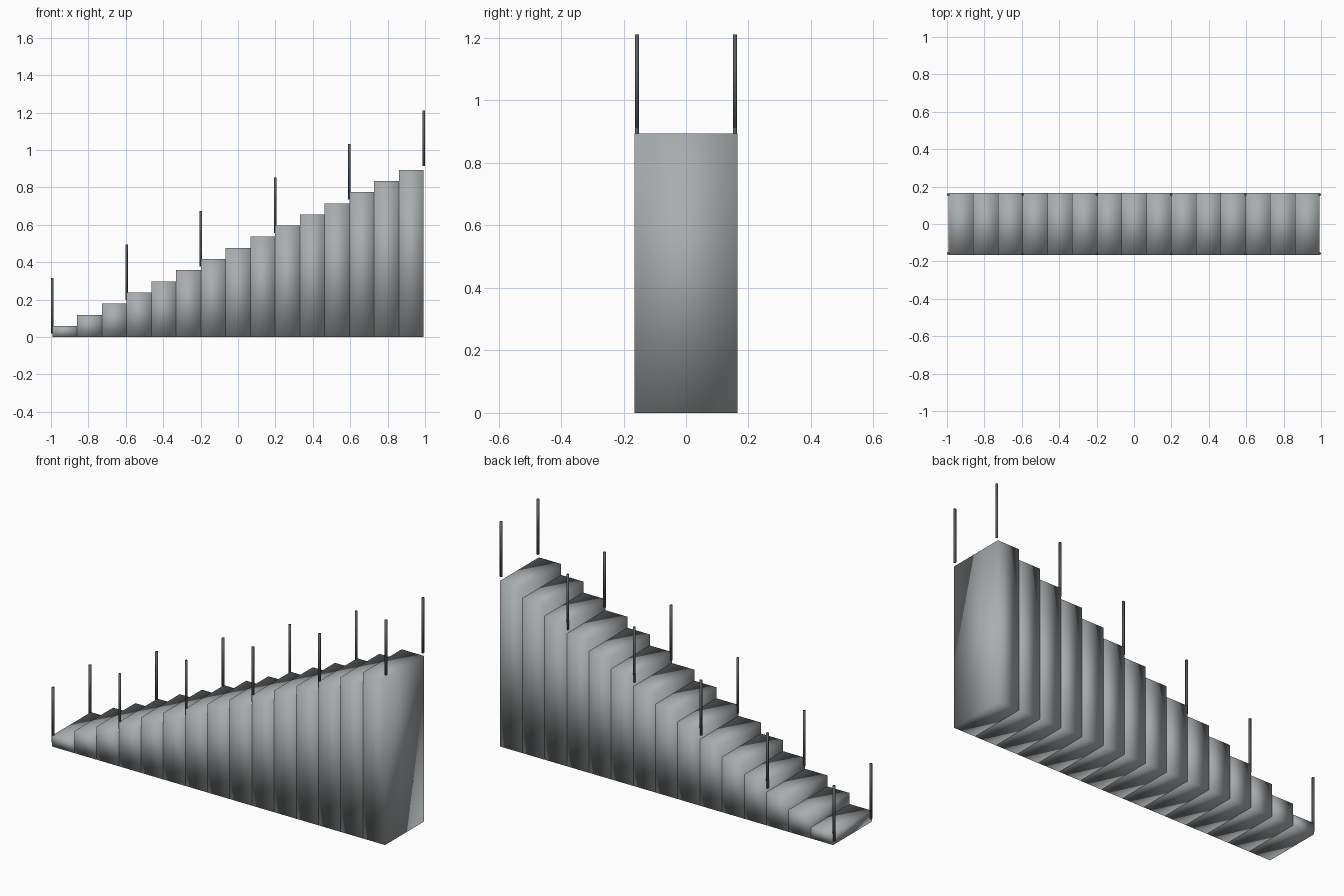
import bpy

cube = bpy.data.objects.get("Cube")
if cube:
    bpy.data.objects.remove(cube, do_unlink=True)

STEPS = 15
HALF_LENGTH = 0.993
RUN = 2 * HALF_LENGTH / STEPS
RISE = 0.0596
WIDTH = 0.33
POST_RADIUS = 0.007
POST_HEIGHT = 0.297


def material(name, color):
    mat = bpy.data.materials.new(name)
    mat.use_nodes = True
    mat.diffuse_color = color
    mat.node_tree.nodes["Principled BSDF"].inputs["Base Color"].default_value = color
    return mat


stone = material("stone grey", (0.40, 0.42, 0.43, 1))
metal = material("dark metal", (0.10, 0.11, 0.115, 1))


def finish(name, mat):
    obj = bpy.context.object
    obj.name = name
    obj.data.materials.append(mat)
    bpy.ops.object.shade_smooth()
    return obj


# Steps: full-height blocks climbing toward +x, softly shaded across corners
for i in range(STEPS):
    height = RISE * (i + 1)
    bpy.ops.mesh.primitive_cube_add(
        size=1, location=(-HALF_LENGTH + RUN * (i + 0.5), 0, height / 2))
    step = finish(f"step_{i + 1}", stone)
    step.scale = (RUN, WIDTH, height)
    bpy.ops.object.transform_apply(location=False, rotation=False, scale=True)

# Railing posts: one pair on every third step edge
for k in range(STEPS // 3 + 1):
    for side, label in ((-1, "front"), (1, "back")):
        bottom = 0.02 + 3 * k * RISE
        bpy.ops.mesh.primitive_cylinder_add(
            vertices=8, radius=POST_RADIUS, depth=POST_HEIGHT,
            location=(-HALF_LENGTH + 3 * k * RUN, side * 0.157,
                      bottom + POST_HEIGHT / 2))
        finish(f"{label}_post_{k + 1}", metal)
